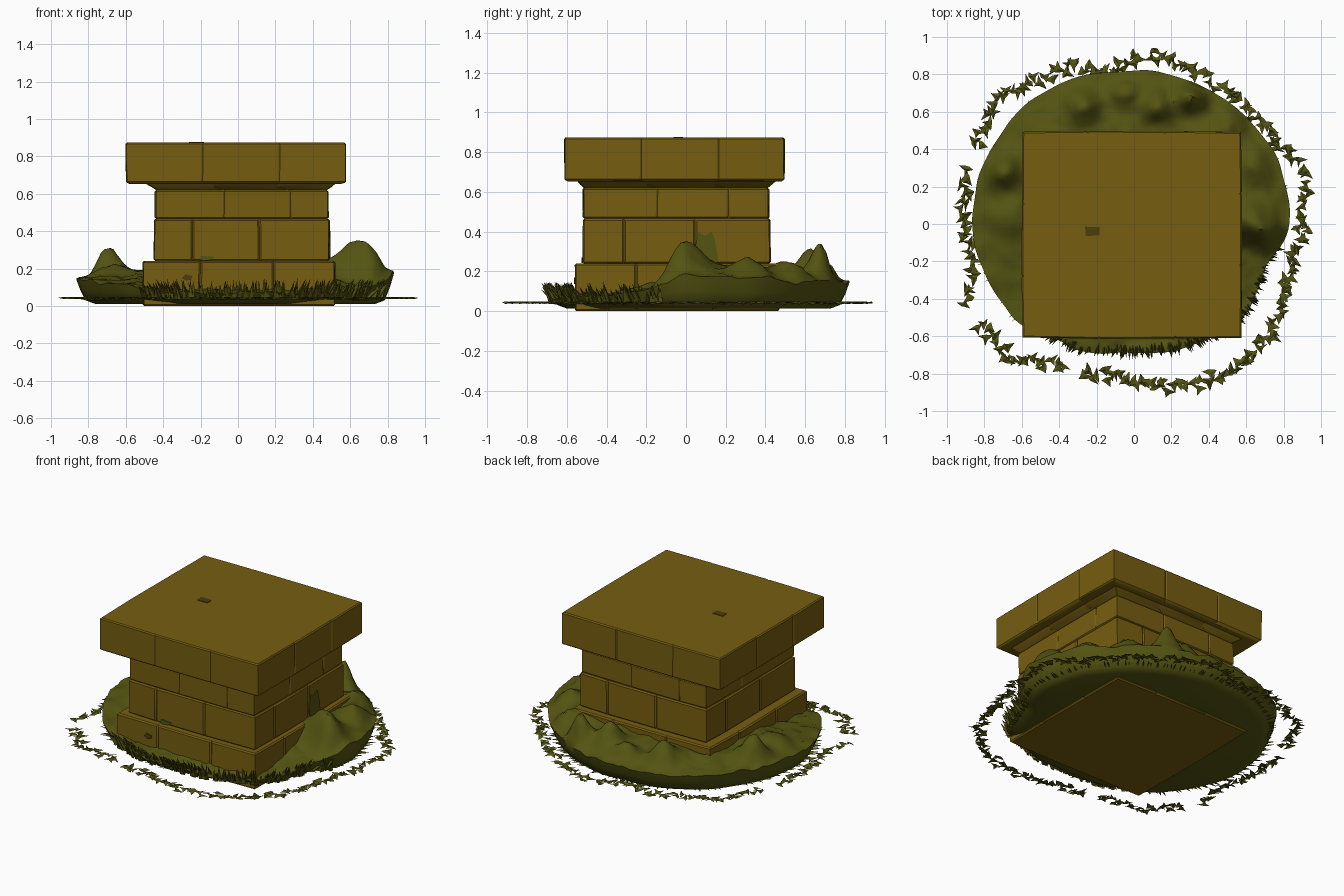
import bpy, bmesh, math, random
from mathutils import Vector, noise

if "Cube" in bpy.data.objects:
    bpy.data.objects.remove(bpy.data.objects["Cube"])

random.seed(4)


def material(name, rgb):
    m = bpy.data.materials.new(name)
    m.diffuse_color = (*rgb, 1)
    m.use_nodes = True
    m.node_tree.nodes["Principled BSDF"].inputs["Base Color"].default_value = m.diffuse_color
    return m


STONE = material("ochre_stone", (0.18, 0.11, 0.005))
GRASS = material("olive_grass", (0.088, 0.088, 0.006))
DARK = material("dark_chip", (0.075, 0.048, 0.003))


def finish(name, verts, faces, mat, smooth=None):
    me = bpy.data.meshes.new(name)
    me.from_pydata(verts, [], faces)
    bm = bmesh.new()
    bm.from_mesh(me)
    bmesh.ops.recalc_face_normals(bm, faces=bm.faces)
    bm.to_mesh(me)
    bm.free()
    me.materials.append(mat)
    ob = bpy.data.objects.new(name, me)
    bpy.context.collection.objects.link(ob)
    if smooth:
        bpy.context.view_layer.objects.active = ob
        ob.select_set(True)
        bpy.ops.object.shade_smooth_by_angle(angle=math.radians(smooth))
        ob.select_set(False)
    return ob


def lerp_knots(knots, a):
    """Smooth interpolation through (degrees, value) knots on a circle."""
    a %= 360
    ks = knots + [(knots[0][0] + 360, knots[0][1])]
    for (a0, v0), (a1, v1) in zip(ks, ks[1:]):
        if a0 <= a <= a1:
            t = (a - a0) / (a1 - a0)
            return v0 + (v1 - v0) * t * t * (3 - 2 * t)
    return knots[0][1]


# ---- stone pedestal: lofted square outlines with shallow block seams ----
def outline(z, x0, x1, y0, y1, seams, depth):
    c = [(x0, y0), (x1, y0), (x1, y1), (x0, y1)]
    pts = []
    for i in range(4):
        a, b = Vector(c[i]), Vector(c[(i + 1) % 4])
        d = (b - a).normalized()
        inward = Vector((-d.y, d.x))
        pts.append(a + (d + inward) * 0.006)
        for f in seams:
            p = a.lerp(b, f)
            pts += [p - d * 0.008, p + inward * depth, p + d * 0.008]
        pts.append(b + (inward - d) * 0.006)
    return [(p.x, p.y, z) for p in pts]


def course(rings, z0, z1, box, seams, depth=0.007, e=0.008):
    x0, x1, y0, y1 = box
    small = (x0 + e, x1 - e, y0 + e, y1 - e)
    rings += [outline(z0, *small, seams, depth), outline(z0 + e, *box, seams, depth),
              outline(z1 - e, *box, seams, depth), outline(z1, *small, seams, depth)]


rings = []
course(rings, 0.0, 0.24, (-0.51, 0.52, -0.56, 0.47), (0.3, 0.68))
course(rings, 0.24, 0.465, (-0.45, 0.49, -0.52, 0.425), (0.22, 0.6))
course(rings, 0.465, 0.62, (-0.445, 0.485, -0.52, 0.42), (0.4, 0.78), 0.005)
rings.append(outline(0.635, -0.46, 0.50, -0.53, 0.43, (0.35, 0.7), 0.003))
rings.append(outline(0.652, -0.49, 0.52, -0.545, 0.45, (0.35, 0.7), 0.003))
rings.append(outline(0.652, -0.58, 0.545, -0.595, 0.48, (0.35, 0.7), 0.003))
course(rings, 0.658, 0.873, (-0.60, 0.578, -0.613, 0.497), (0.35, 0.7), 0.005, 0.007)
n = len(rings[0])
verts = []
for r in rings:
    for p in r:
        j = noise.noise(Vector(p) * 6) * 0.004
        verts.append((p[0] + j, p[1] - j, p[2]))
faces = [(k * n + i, k * n + (i + 1) % n, (k + 1) * n + (i + 1) % n, (k + 1) * n + i)
         for k in range(len(rings) - 1) for i in range(n)]
faces += [tuple(range(n)), tuple((len(rings) - 1) * n + i for i in range(n))]
finish("stone_pedestal", verts, faces, STONE, 30)

# ---- mossy mound: polar height field with a flared rim ----
RADIUS = [(0, 0.83), (20, 0.84), (50, 0.825), (90, 0.82), (135, 0.86), (180, 0.865),
          (215, 0.82), (240, 0.74), (270, 0.69), (300, 0.72), (315, 0.775), (340, 0.74)]
RIM = [(0, 0.18), (50, 0.15), (120, 0.14), (180, 0.15), (215, 0.12), (245, 0.07),
       (320, 0.07), (345, 0.10)]
INNER = [(0, 0.22), (60, 0.21), (120, 0.2), (180, 0.19), (215, 0.13), (245, 0.10),
         (320, 0.10), (345, 0.15)]
LUMPS = [(-0.70, 0.28, 0.15, 0.06), (-0.66, 0.05, 0.05, 0.07), (-0.28, 0.63, 0.13, 0.06),
         (-0.05, 0.70, 0.08, 0.05), (0.12, 0.63, 0.13, 0.055), (0.31, 0.68, 0.17, 0.055),
         (0.50, 0.52, 0.05, 0.07), (0.64, 0.30, 0.08, 0.07), (0.60, 0.04, 0.11, 0.07),
         (0.70, -0.03, 0.12, 0.06)]
SEG, RAD = 160, 18


def plinth_edge(c, s):
    return 0.5 / max(abs(c), abs(s))


def mound_height(x, y, t, a):
    z = lerp_knots(RIM, a) * (1 - t) + lerp_knots(INNER, a) * t
    fade = min(1, t * 5)
    z += fade * sum(h * math.exp(-((x - u) ** 2 + (y - v) ** 2) / (2 * w * w)) for u, v, h, w in LUMPS)
    return z + 0.018 * noise.noise(Vector((x * 9, y * 9, 1))) + 0.01 * noise.noise(Vector((x * 25, y * 25, 5)))


verts, faces = [], []
for i in range(SEG):
    a = 360 * i / SEG
    c, s = math.cos(math.radians(a)), math.sin(math.radians(a))
    R = lerp_knots(RADIUS, a) + 0.012 * noise.noise(Vector((c * 5, s * 5, 0)))
    zr = lerp_knots(RIM, a)
    verts += [(c * (R - 0.1), s * (R - 0.1), 0.012), (c * (R - 0.05), s * (R - 0.05), 0.03),
              (c * (R - 0.02), s * (R - 0.02), 0.03 + (zr - 0.03) * 0.5)]
    inner = min(plinth_edge(c, s + 0.0) - 0.03, R - 0.05)
    for k in range(RAD):
        t = k / (RAD - 1)
        r = R + (inner - R) * t
        verts.append((c * r, s * r, mound_height(c * r, s * r, t, a)))
m = RAD + 3
for i in range(SEG):
    j = (i + 1) % SEG
    faces += [(i * m + k, j * m + k, j * m + k + 1, i * m + k + 1) for k in range(m - 1)]
faces.append(tuple(i * m for i in range(SEG)))
finish("mossy_mound", verts, faces, GRASS, 50)

# ---- upright grass blades along the front and front right ----
verts, faces = [], []


def blade(a, r0, z0, r1, z1, w):
    t = math.radians(a)
    c, s = math.cos(t), math.sin(t)
    b = len(verts)
    skew = random.uniform(-0.015, 0.015)
    verts.extend([(c * r0 - s * w, s * r0 + c * w, z0), (c * r0 + s * w, s * r0 - c * w, z0),
                  (c * (r0 - 0.025), s * (r0 - 0.025), z0 + 0.02),
                  (c * r1 - s * skew, s * r1 + c * skew, z1)])
    faces.extend([(b, b + 1, b + 3), (b + 1, b + 2, b + 3), (b + 2, b, b + 3)])


for i in range(190):
    a = random.uniform(228, 351)
    R = lerp_knots(RADIUS, a)
    blade(a, R - random.uniform(0.0, 0.05), 0.035, R + random.uniform(0, 0.04),
          random.uniform(0.10, 0.15), random.uniform(0.008, 0.014))
# low blades lying around the foot of the mound
for i in range(200):
    a = 360 * i / 200 + random.uniform(-1, 1)
    R = lerp_knots(RADIUS, a)
    blade(a, R - 0.10, 0.02, R + random.uniform(-0.03, 0.02), 0.045, 0.012)
finish("grass_blades", verts, faces, GRASS)

# ---- loose ring of flat, jagged grass tufts ----
RING = [(0, 0.90), (15, 0.94), (35, 0.87), (60, 0.86), (82, 0.91), (100, 0.84), (115, 0.91),
        (135, 0.97), (160, 0.93), (180, 0.92), (190, 0.88), (208, 0.99), (225, 0.97),
        (245, 0.84), (265, 0.82), (278, 0.88), (295, 0.92), (320, 0.94), (340, 0.87)]
verts, faces = [], []
for i in range(230):
    a = 360 * i / 230 + random.uniform(-0.8, 0.8)
    r = lerp_knots(RING, a) + random.uniform(-0.03, 0.03)
    if noise.noise(Vector((math.cos(math.radians(a)) * 7, math.sin(math.radians(a)) * 7, 3))) > 0.38:
        continue
    cx, cy = r * math.cos(math.radians(a)), r * math.sin(math.radians(a))
    b, k, turn = len(verts), 7, random.uniform(0, 6.3)
    verts.append((cx, cy, 0.048))
    for j in range(k):
        q = turn + j * math.tau / k
        d = random.uniform(0.03, 0.05) if j % 2 else random.uniform(0.009, 0.022)
        x, y = cx + d * math.cos(q), cy + d * math.sin(q)
        verts.append((max(-0.98, min(1.0, x)), max(-0.93, min(0.94, y)), 0.042 + random.uniform(-0.006, 0.006)))
    faces += [(b, b + 1 + j, b + 1 + (j + 1) % k) for j in range(k)]
finish("grass_tuft_ring", verts, faces, GRASS)


# ---- thin patches on the stone: moss stains and chips ----
def patch(name, centre, u, v, mat, k=12, rough=0.25):
    """Flat blob spanned by the half-axes u and v, slightly proud of the stone."""
    c, u, v = Vector(centre), Vector(u), Vector(v)
    nrm = u.cross(v).normalized() * 0.003
    ring = []
    for j in range(k):
        q = math.tau * (j + 0.5) / k
        f = 1 + random.uniform(-rough, rough)
        ring.append(c + u * math.cos(q) * f + v * math.sin(q) * f)
    vs = [tuple(p - nrm) for p in ring] + [tuple(p + nrm) for p in ring]
    fs = [tuple(range(k)), tuple(range(k, 2 * k))]
    fs += [(j, (j + 1) % k, k + (j + 1) % k, k + j) for j in range(k)]
    finish(name, vs, fs, mat)


patch("moss_stain_right", (0.492, 0.10, 0.31), (0, 0.055, 0.02), (0, -0.02, 0.085), GRASS)
patch("moss_stain_front", (-0.17, -0.522, 0.255), (0.04, 0, 0), (0, 0, 0.012), GRASS)
patch("chip_front", (-0.27, -0.562, 0.15), (0.03, 0, 0), (0, 0, 0.018), DARK, 5)
patch("chip_top", (-0.22, -0.04, 0.873), (0.058, 0, 0), (0, 0.036, 0), DARK, 4, 0.15)
